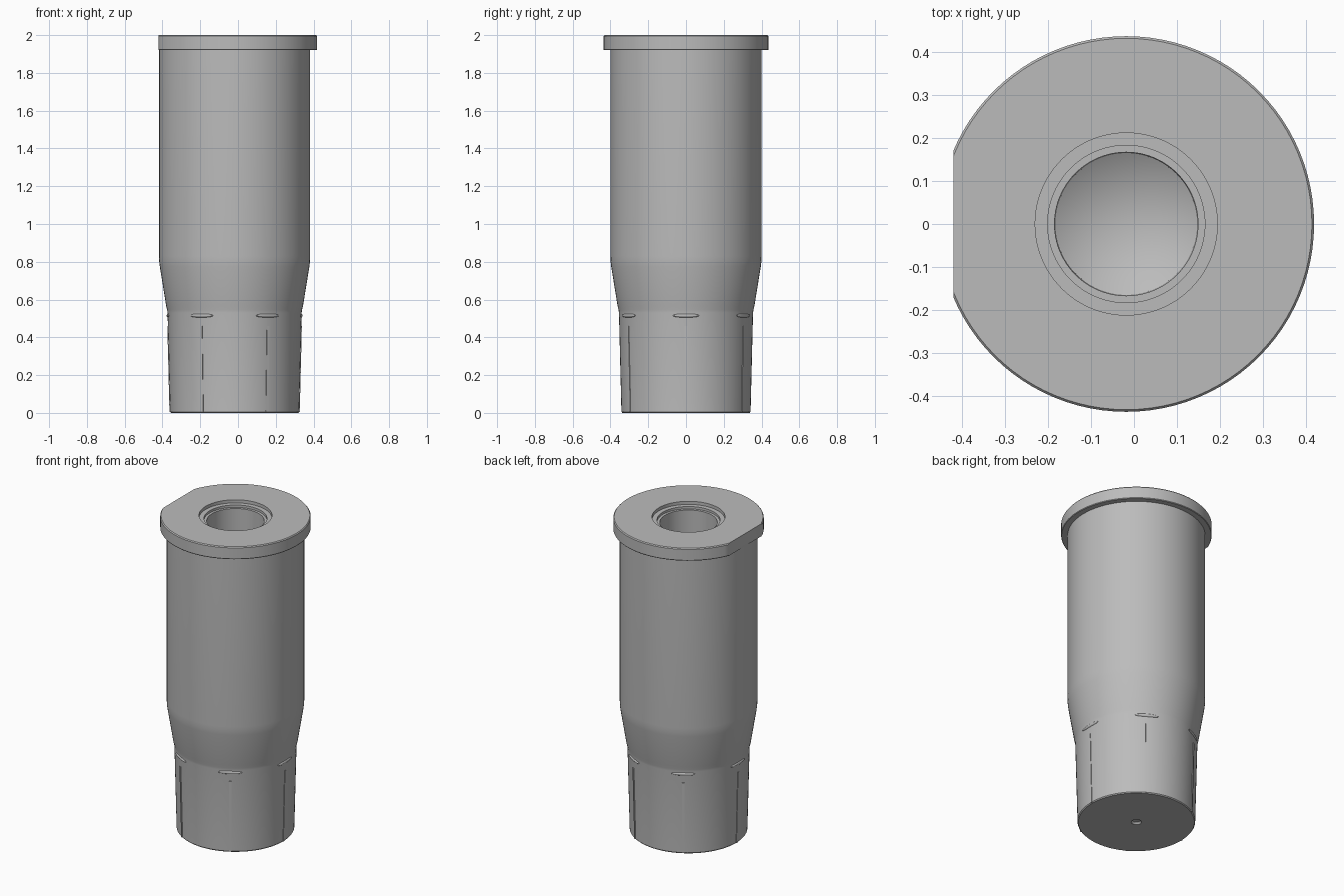
import bpy, bmesh
from math import cos, sin, pi, radians
from mathutils import Matrix, Vector

if "Cube" in bpy.data.objects:
    bpy.data.objects.remove(bpy.data.objects["Cube"])

AXIS = -0.018      # the round body sits slightly off centre because of the rim flat
FLAT = -0.42
SIDES = 96

grey = bpy.data.materials.new("plain grey")
grey.use_nodes = True
colour = (0.5, 0.5, 0.5, 1)
grey.diffuse_color = colour
grey.node_tree.nodes["Principled BSDF"].inputs["Base Color"].default_value = colour


def finish(name, bm):
    bmesh.ops.recalc_face_normals(bm, faces=bm.faces)
    mesh = bpy.data.meshes.new(name)
    bm.to_mesh(mesh)
    bm.free()
    mesh.materials.append(grey)
    obj = bpy.data.objects.new(name, mesh)
    bpy.context.collection.objects.link(obj)
    bpy.ops.object.select_all(action='DESELECT')
    obj.select_set(True)
    bpy.context.view_layer.objects.active = obj
    bpy.ops.object.shade_smooth_by_angle(angle=radians(25))
    return obj


def lathe(profile):
    bm = bmesh.new()
    verts = [bm.verts.new((r, 0, z)) for r, z in profile]
    edges = [bm.edges.new(pair) for pair in zip(verts, verts[1:])]
    bmesh.ops.spin(bm, geom=verts + edges, axis=(0, 0, 1), cent=(0, 0, 0),
                   angle=2 * pi, steps=SIDES, use_merge=True)
    bmesh.ops.remove_doubles(bm, verts=bm.verts, dist=0.0001)
    bmesh.ops.translate(bm, verts=bm.verts, vec=(AXIS, 0, 0))
    return bm


# Sleeve: base dimple, tapered foot, barrel, rim, stepped mouth and blind bore
profile = [(0, 0.015), (0.02, 0.011), (0.03, 0),
           (0.337, 0), (0.342, 0.006),
           (0.355, 0.53), (0.357, 0.545), (0.362, 0.565),
           (0.396, 0.775), (0.399, 0.80), (0.40, 0.83), (0.40, 1.92),
           (0.434, 1.92), (0.437, 1.924), (0.437, 1.994), (0.432, 2.0),
           (0.212, 2.0), (0.212, 1.98), (0.183, 1.98), (0.183, 1.965),
           (0.167, 1.965), (0.165, 0.3), (0, 0.2)]
bm = lathe(profile)

# Flat on the right side of the rim
cut = bmesh.ops.bisect_plane(bm, geom=bm.verts[:] + bm.edges[:] + bm.faces[:],
                             plane_co=(FLAT, 0, 0), plane_no=(-1, 0, 0),
                             clear_outer=True)
rim_edges = [e for e in bm.edges if e.is_boundary]
bmesh.ops.holes_fill(bm, edges=rim_edges, sides=0)
finish("sleeve", bm)


def foot_radius(z):
    return 0.342 + 0.013 * z / 0.53


# Six fine ribs and six snap nubs around the foot
ribs, nubs = bmesh.new(), bmesh.new()
for i in range(6):
    turn = Matrix.Translation((AXIS, 0, 0)) @ Matrix.Rotation(i * pi / 3, 4, 'Z')

    made = bmesh.ops.create_cube(ribs, size=1)["verts"]
    for v in made:
        z = 0.46 if v.co.z > 0 else 0.004
        out = 0.003 if v.co.x > 0 else -0.01
        v.co = turn @ Vector((foot_radius(z) + out, v.co.y * 0.014, z))

    made = bmesh.ops.create_uvsphere(nubs, u_segments=24, v_segments=12, radius=1)["verts"]
    shape = Matrix.Translation((0.349, 0, 0.515)) @ Matrix.Diagonal((0.011, 0.07, 0.011, 1))
    bmesh.ops.transform(nubs, matrix=turn @ shape, verts=made)
finish("foot_ribs", ribs)
finish("snap_nubs", nubs)
